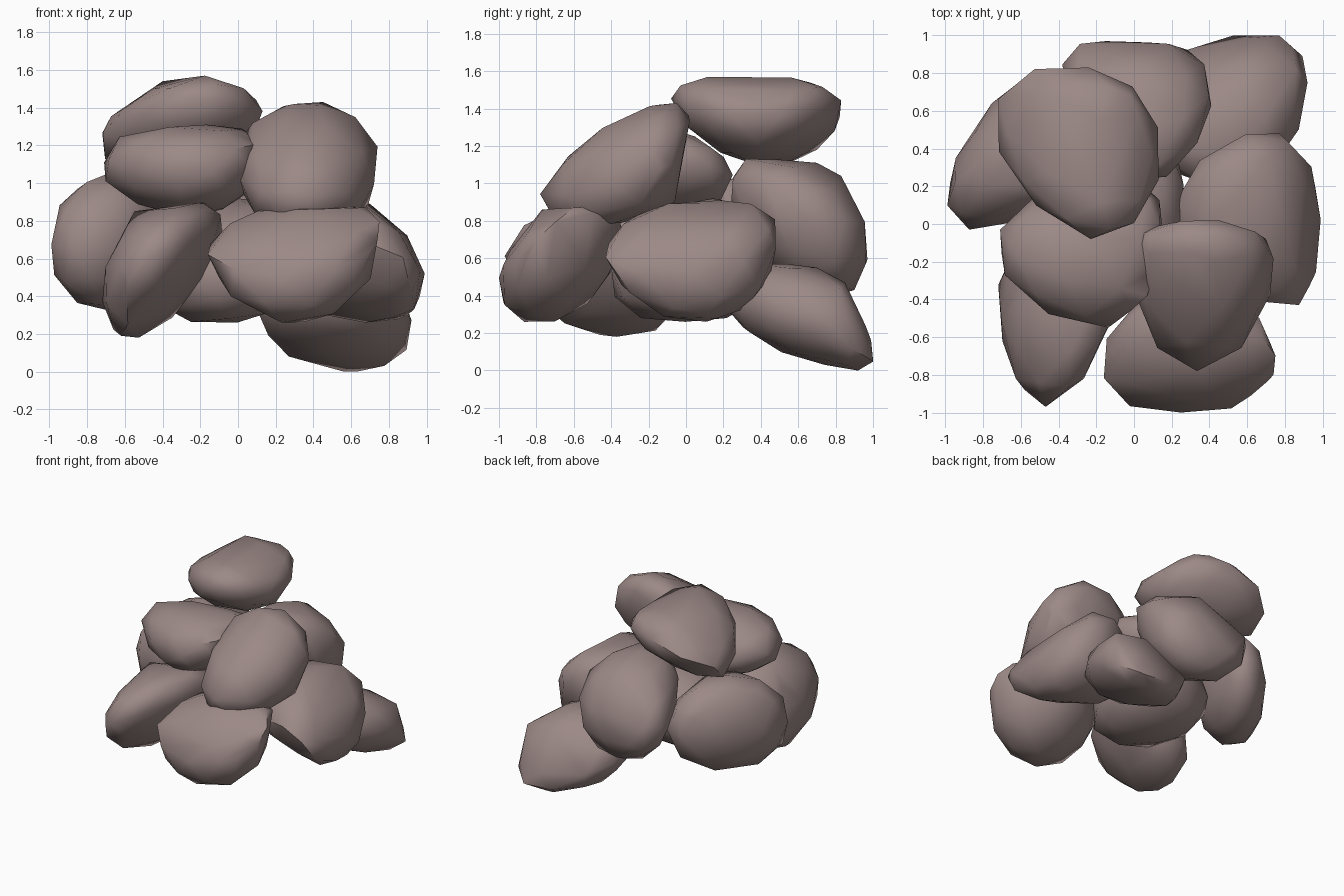
import bpy, bmesh, math
from mathutils import Vector

default = bpy.data.objects.get("Cube")
if default:
    bpy.data.objects.remove(default, do_unlink=True)

# One warm grey stone colour
stone = bpy.data.materials.new("warm_grey_stone")
stone.use_nodes = True
colour = (.33, .25, .24, 1)
stone.diffuse_color = colour
shader = next(n for n in stone.node_tree.nodes if n.type == 'BSDF_PRINCIPLED')
shader.inputs["Base Color"].default_value = colour
shader.inputs["Roughness"].default_value = .8


def rock(name, left, right, front, back, bottom, top, corners=(), boxiness=2.2):
    """A rounded convex boulder through its six outermost points and any corners."""
    low = [Vector(p) for p in (left, front, bottom)]
    high = [Vector(p) for p in (right, back, top)]
    centre = sum(low + high, Vector()) / len(low + high)

    # Stretch each octant of a ball towards its three outermost points
    bm = bmesh.new()
    bmesh.ops.create_icosphere(bm, subdivisions=2, radius=1)
    points = []
    for v in bm.verts:
        length = sum(abs(d) ** boxiness for d in v.co) ** (1 / boxiness)
        p = centre.copy()
        for axis, d in enumerate(v.co):
            tip = high[axis] if d > 0 else low[axis]
            p += (tip - centre) * abs(d) / length
        points.append(p)
    bm.clear()

    # Fit to the outermost points exactly
    for axis in range(3):
        a = min(p[axis] for p in points)
        b = max(p[axis] for p in points)
        start, end = low[axis][axis], high[axis][axis]
        for p in points:
            p[axis] = start + (p[axis] - a) / (b - a) * (end - start)

    # Wrap a convex skin around everything
    for p in points + [Vector(c) for c in corners]:
        bm.verts.new(p)
    hull = bmesh.ops.convex_hull(bm, input=bm.verts)
    unused = {g for g in hull["geom_interior"] if isinstance(g, bmesh.types.BMVert)}
    bmesh.ops.delete(bm, geom=list(unused), context='VERTS')
    bmesh.ops.recalc_face_normals(bm, faces=bm.faces)

    mesh = bpy.data.meshes.new(name)
    bm.to_mesh(mesh)
    bm.free()
    mesh.materials.append(stone)
    obj = bpy.data.objects.new(name, mesh)
    bpy.context.collection.objects.link(obj)
    bpy.ops.object.select_all(action='DESELECT')
    obj.select_set(True)
    bpy.context.view_layer.objects.active = obj
    bpy.ops.object.shade_smooth_by_angle(angle=math.radians(50))


# Top of the pile
rock("top_rock",
     left=(-.72, .54, 1.22), right=(.13, .38, 1.35),
     front=(-.22, -.08, 1.46), back=(-.23, .83, 1.45),
     bottom=(-.27, .4, 1.07), top=(-.25, .35, 1.57),
     corners=[(-.4, .66, 1.54), (-.02, .68, 1.51), (-.58, .74, 1.38)],
     boxiness=1.9)

# Upper layer
rock("upper_front_rock",
     left=(0, -.2, 1.05), right=(.74, -.2, 1.02),
     front=(.33, -.78, .92), back=(.3, .02, 1.2),
     bottom=(.35, -.3, .76), top=(.42, -.17, 1.43),
     corners=[(.01, -.06, 1.23), (.7, -.08, 1.1), (.3, -.15, 1.42),
              (.4, -.06, .9), (.66, -.15, 1.29), (.08, -.16, 1.32),
              (.06, -.42, 1.14)])
rock("upper_side_rock",
     left=(-.71, -.13, 1.13), right=(.16, .04, 1.1),
     front=(-.12, -.55, 1.07), back=(-.2, .25, 1.02),
     bottom=(-.25, -.15, .82), top=(-.15, -.15, 1.31),
     corners=[(.07, -.38, 1.2), (.04, -.2, 1.26)], boxiness=2)

# Ring of rocks around the middle
rock("front_corner_rock",
     left=(-.72, -.33, .56), right=(-.08, -.33, .74),
     front=(-.48, -.97, .63), back=(-.35, 0, .55),
     bottom=(-.54, -.37, .18), top=(-.36, -.4, .9),
     corners=[(-.62, -.46, .19), (-.55, -.35, .85), (-.15, -.4, .87),
              (-.58, -.88, .5)], boxiness=2)
rock("front_rock",
     left=(-.16, -.72, .67), right=(.75, -.74, .7),
     front=(.25, -1, .5), back=(.3, -.33, .7),
     bottom=(.35, -.7, .26), top=(.42, -.6, .88),
     corners=[(.1, -.6, .85), (.68, -.6, .87), (.74, -.8, .7),
              (.35, -.77, .86), (.62, -.91, .58)], boxiness=2.1)
rock("side_rock",
     left=(.22, .03, .6), right=(.99, -.13, .5),
     front=(.72, -.43, .68), back=(.8, .48, .65),
     bottom=(.7, .1, .26), top=(.6, .18, .91),
     corners=[(.9, .12, .3), (.7, .35, .89), (.93, -.33, .6)], boxiness=2.1)
rock("back_rock",
     left=(-.38, .78, .75), right=(.41, .78, .8),
     front=(.04, .24, .88), back=(-.08, .97, .79),
     bottom=(.05, .75, .38), top=(.05, .5, 1.13),
     corners=[(.05, .28, 1.05), (0, .9, .43), (.05, .83, 1.04),
              (.05, .7, 1.11)], boxiness=2.1)
rock("far_side_rock",
     left=(-.99, .18, .68), right=(-.35, .45, .72),
     front=(-.65, -.03, .67), back=(-.5, .82, .7),
     bottom=(-.65, .35, .32), top=(-.62, .36, 1.07),
     corners=[(-.85, .3, .97), (-.6, .75, .85), (-.97, .08, .66),
              (-.42, .35, 1), (-.52, .12, .98)], boxiness=2.1)

# Lowest rock and the hidden core
rock("base_rock",
     left=(.1, .62, .3), right=(.92, .64, .3),
     front=(.5, .2, .34), back=(.65, 1, .14),
     bottom=(.6, .75, 0), top=(.5, .55, .57),
     corners=[(.63, .92, 0), (.77, 1, .05), (.27, .92, .22),
              (.6, .85, .47), (.87, .84, .14), (.27, .7, .08),
              (.86, .82, .44), (.7, .96, .24), (.55, .7, .55)])
rock("core_rock",
     left=(-.5, .1, .5), right=(.27, .2, .6),
     front=(0, -.4, .55), back=(-.1, .5, .55),
     bottom=(0, 0, .26), top=(0, .15, .92))
